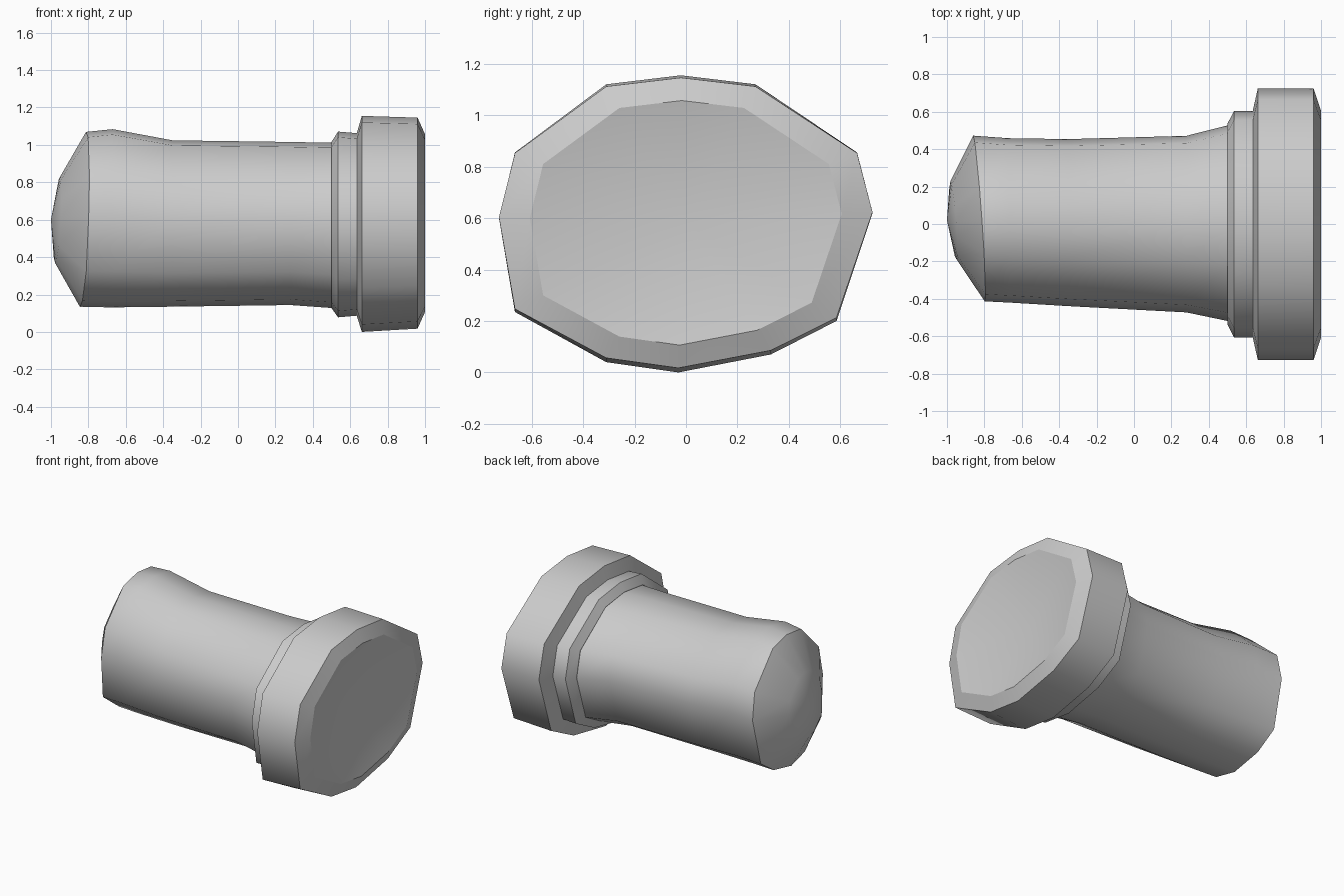
import bpy, bmesh

if "Cube" in bpy.data.objects:
    bpy.data.objects.remove(bpy.data.objects["Cube"])

# Irregular twelve-sided section shared by every ring (y, z)
SECTION = [(-0.02, 1.155), (0.27, 1.12), (0.665, 0.855), (0.725, 0.62),
           (0.585, 0.20), (0.33, 0.07), (-0.03, 0.0), (-0.31, 0.04),
           (-0.665, 0.235), (-0.727, 0.60), (-0.665, 0.855), (-0.31, 1.12)]
CZ = 0.578


def loft(name, rings, start=None, end=None):
    """Ring: x, centre y, centre z, y scale, z scale, sharp, tilt in y, tilt in z.
    start / end are optional tip points; otherwise the ring gets a flat face."""
    bm = bmesh.new()
    loops = []
    for x, cy, cz, sy, sz, _, ty, tz in rings:
        loop = []
        for y, z in SECTION:
            dy, dz = y * sy, (z - CZ) * sz
            loop.append(bm.verts.new((x + ty * dy + tz * dz, cy + dy, cz + dz)))
        loops.append(loop)
    n = len(SECTION)
    for a, b in zip(loops, loops[1:]):
        for i in range(n):
            j = (i + 1) % n
            bm.faces.new((a[i], a[j], b[j], b[i]))
    for loop, tip in ((loops[0], start), (loops[-1], end)):
        if tip:
            t = bm.verts.new(tip)
            for i in range(n):
                bm.faces.new((loop[i], loop[(i + 1) % n], t))
        else:
            bm.faces.new(loop)
    bmesh.ops.recalc_face_normals(bm, faces=bm.faces)
    for f in bm.faces:
        f.smooth = True
    for loop, ring in zip(loops, rings):
        if ring[5]:
            for i in range(n):
                bm.edges.get((loop[i], loop[(i + 1) % n])).smooth = False
    mesh = bpy.data.meshes.new(name)
    bm.to_mesh(mesh)
    bm.free()
    obj = bpy.data.objects.new(name, mesh)
    bpy.context.collection.objects.link(obj)
    return obj


# Shank: slightly waisted barrel with a domed, tilted end
loft("shank", [
    (-0.965, 0.02, 0.60, 0.29, 0.40, False, -0.08, 0.06),
    (-0.83, 0.03, 0.602, 0.61, 0.81, True, -0.07, 0.035),
    (-0.67, 0.02, 0.608, 0.605, 0.825, False, 0, 0),
    (-0.35, 0.008, 0.58, 0.615, 0.77, False, 0, 0),
    (0.28, 0.0, 0.58, 0.65, 0.755, False, 0, 0),
    (0.50, 0.005, 0.57, 0.72, 0.765, True, 0, 0),
    (0.535, 0.0, 0.575, 0.78, 0.80, True, 0, 0),
], start=(-1.0, 0.02, 0.60))

# Head: stepped collar, wide rim, chamfer and shallow dished face
loft("head", [
    (0.50, 0.0, 0.572, 0.74, 0.77, True, 0, 0),
    (0.535, 0.0, 0.575, 0.835, 0.86, True, 0, 0),
    (0.635, 0.0, 0.575, 0.835, 0.845, True, 0, 0),
    (0.662, 0.0, 0.578, 1.0, 1.0, True, 0, 0),
    (0.96, 0.0, 0.582, 1.0, 0.977, True, 0, 0),
    (1.0, 0.0, 0.582, 0.835, 0.823, True, 0, 0),
], end=(0.90, 0.0, 0.582))
